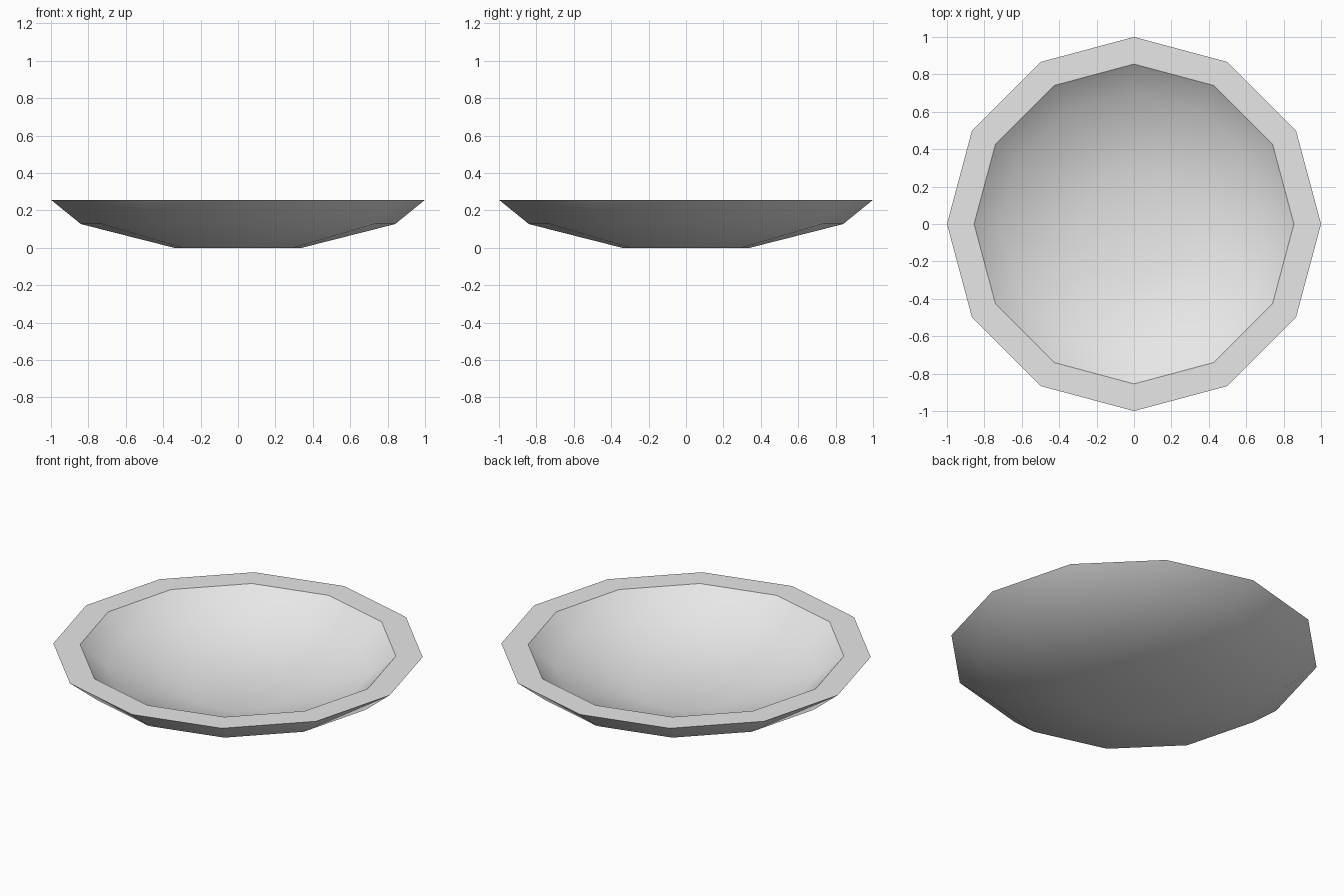
import bpy, bmesh, math

if "Cube" in bpy.data.objects:
    bpy.data.objects.remove(bpy.data.objects["Cube"])

SIDES = 12

# one plain light grey
mat = bpy.data.materials.new("light_grey")
mat.diffuse_color = (0.8, 0.8, 0.8, 1)
mat.use_nodes = True
mat.node_tree.nodes["Principled BSDF"].inputs["Base Color"].default_value = mat.diffuse_color

# (radius, height) from the flat foot up the outside, over the rim, down inside
profile = [(0.34, 0.0), (0.84, 0.127), (1.0, 0.257),
           (0.855, 0.257), (0.715, 0.142), (0.29, 0.03)]

bm = bmesh.new()
rings = []
for r, z in profile:
    rings.append([bm.verts.new((r * math.cos(2 * math.pi * i / SIDES),
                                r * math.sin(2 * math.pi * i / SIDES), z))
                  for i in range(SIDES)])

# walls and rim
for a, b in zip(rings, rings[1:]):
    for i in range(SIDES):
        j = (i + 1) % SIDES
        bm.faces.new((a[i], a[j], b[j], b[i]))

# foot underside and inner floor
bm.faces.new(rings[0][::-1])
bm.faces.new(rings[-1])
bmesh.ops.recalc_face_normals(bm, faces=bm.faces)

mesh = bpy.data.meshes.new("bowl")
bm.to_mesh(mesh)
bm.free()
mesh.materials.append(mat)
bowl = bpy.data.objects.new("bowl", mesh)
bpy.context.collection.objects.link(bowl)

# smooth walls, sharp rim
bpy.context.view_layer.objects.active = bowl
bowl.select_set(True)
bpy.ops.object.shade_smooth_by_angle(angle=math.radians(35))
